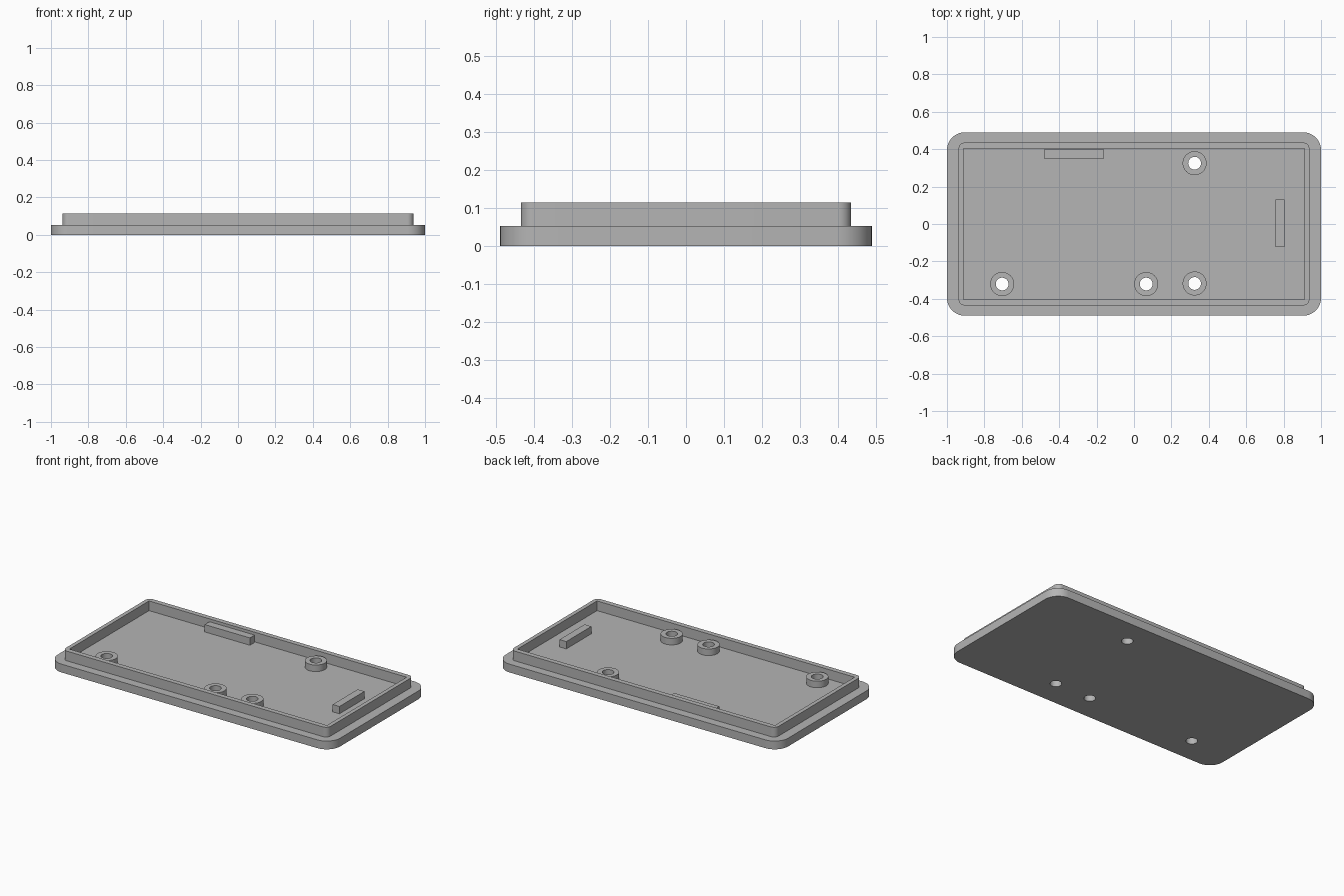
import bpy
import bmesh
from math import cos, sin, pi

cube = bpy.data.objects.get("Cube")
if cube:
    bpy.data.objects.remove(cube, do_unlink=True)

grey = bpy.data.materials.new("plain grey plastic")
grey.use_nodes = True
colour = (0.46, 0.46, 0.46, 1)
grey.diffuse_color = colour
grey.node_tree.nodes["Principled BSDF"].inputs["Base Color"].default_value = colour


def circle(x, y, r, n=48):
    return [(x + r * cos(2 * pi * i / n), y + r * sin(2 * pi * i / n)) for i in range(n)]


def rectangle(x0, x1, y0, y1, r=0, steps=10):
    """Outline of a rectangle, with rounded corners if r is given."""
    if not r:
        return [(x0, y0), (x1, y0), (x1, y1), (x0, y1)]
    centres = [(x1 - r, y1 - r), (x0 + r, y1 - r), (x0 + r, y0 + r), (x1 - r, y0 + r)]
    points = []
    for k, (cx, cy) in enumerate(centres):
        for i in range(steps + 1):
            a = (k + i / steps) * pi / 2
            points.append((cx + r * cos(a), cy + r * sin(a)))
    return points


def extrude(name, outlines, z0, z1):
    """Solid from flat outlines; inner outlines become holes."""
    curve = bpy.data.curves.new(name + " outline", 'CURVE')
    curve.dimensions = '2D'
    curve.fill_mode = 'BOTH'
    curve.extrude = (z1 - z0) / 2
    for outline in outlines:
        spline = curve.splines.new('POLY')
        spline.points.add(len(outline) - 1)
        for point, (x, y) in zip(spline.points, outline):
            point.co = (x, y, 0, 1)
        spline.use_cyclic_u = True
    source = bpy.data.objects.new(name + " outline", curve)
    bpy.context.collection.objects.link(source)
    bpy.context.view_layer.update()
    evaluated = source.evaluated_get(bpy.context.evaluated_depsgraph_get())
    mesh = bpy.data.meshes.new_from_object(evaluated)
    bpy.data.objects.remove(source, do_unlink=True)

    bm = bmesh.new()
    bm.from_mesh(mesh)
    bmesh.ops.remove_doubles(bm, verts=bm.verts, dist=0.0001)
    bmesh.ops.recalc_face_normals(bm, faces=bm.faces)
    bmesh.ops.translate(bm, verts=bm.verts, vec=(0, 0, (z0 + z1) / 2))
    bm.to_mesh(mesh)
    bm.free()
    mesh.materials.clear()
    mesh.materials.append(grey)

    obj = bpy.data.objects.new(name, mesh)
    bpy.context.collection.objects.link(obj)
    bpy.ops.object.select_all(action='DESELECT')
    obj.select_set(True)
    bpy.context.view_layer.objects.active = obj
    bpy.ops.object.shade_smooth_by_angle(angle=pi / 6)
    return obj


FLOOR, RIM_TOP, BOSS_TOP, BLOCK_TOP = 0.053, 0.115, 0.095, 0.1
HOLE_R, BOSS_R = 0.034, 0.064
bosses = [(-0.705, -0.321), (0.065, -0.321), (0.324, -0.318), (0.324, 0.325)]

# Base plate with screw holes right through
holes = [circle(x, y, HOLE_R) for x, y in bosses]
extrude("base_plate", [rectangle(-1, 1, -0.49, 0.49, 0.095)] + holes, 0, FLOOR)

# Raised rim, rounded outside and square inside
extrude("rim", [rectangle(-0.938, 0.938, -0.435, 0.435, 0.033),
                rectangle(-0.912, 0.912, -0.403, 0.403)], FLOOR, RIM_TOP)

# Screw bosses
for i, (x, y) in enumerate(bosses):
    extrude(f"screw_boss_{i + 1}", [circle(x, y, BOSS_R), circle(x, y, HOLE_R)], FLOOR, BOSS_TOP)

# Locating blocks
extrude("back_block", [rectangle(-0.48, -0.16, 0.349, 0.397)], FLOOR, BLOCK_TOP)
extrude("side_block", [rectangle(0.757, 0.805, -0.124, 0.13)], FLOOR, BLOCK_TOP)
